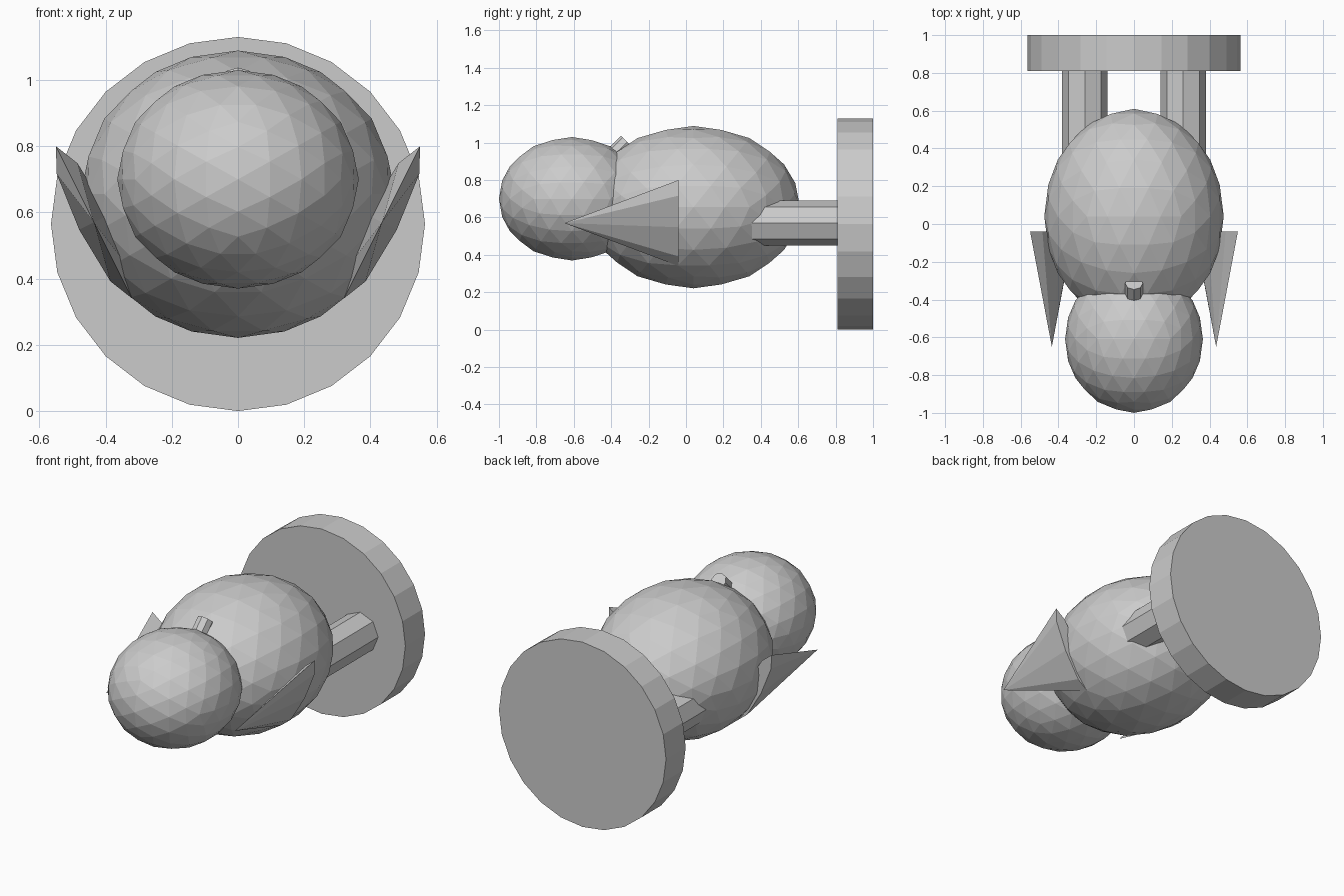
import bpy, bmesh, math
from mathutils import Matrix, Vector

if "Cube" in bpy.data.objects:
    bpy.data.objects.remove(bpy.data.objects["Cube"])


def add_object(name, bm, mirrored=False):
    bmesh.ops.recalc_face_normals(bm, faces=bm.faces[:])
    mesh = bpy.data.meshes.new(name)
    bm.to_mesh(mesh)
    bm.free()
    obj = bpy.data.objects.new(name, mesh)
    bpy.context.collection.objects.link(obj)
    if mirrored:
        obj.modifiers.new("mirror", 'MIRROR').use_mirror_merge = False
    return obj


def ball(name, centre, radii):
    # faceted sphere turned so an edge midpoint faces each axis
    bm = bmesh.new()
    bmesh.ops.create_icosphere(bm, subdivisions=3, radius=1)
    turn = Matrix.Rotation(-math.radians(31.717), 4, 'Y')
    bm.transform(Matrix.Translation(centre) @ Matrix.Diagonal((*radii, 1)) @ turn)
    return add_object(name, bm)


def rod(name, start, end, radius, sides, mirrored=False):
    start, end = Vector(start), Vector(end)
    axis = end - start
    bm = bmesh.new()
    bmesh.ops.create_cone(bm, cap_ends=True, segments=sides, radius1=radius,
                          radius2=radius, depth=axis.length)
    z = axis.normalized()
    x = Vector((1, 0, 0))
    y = z.cross(x)
    turn = Matrix((x, y, z)).transposed().to_4x4()
    bm.transform(Matrix.Translation((start + end) / 2) @ turn)
    return add_object(name, bm, mirrored)


def wing(name, centre, thickness, height, length):
    # flattened cone pointing forward, leaning outwards at the top
    bm = bmesh.new()
    bmesh.ops.create_cone(bm, cap_ends=True, segments=8, radius1=1,
                          radius2=0, depth=1)
    tall = Vector((0.115, 0, 0.23)).normalized()
    point = Vector((0, -1, 0))
    turn = Matrix((tall.cross(point), tall, point)).transposed().to_4x4()
    bm.transform(Matrix.Translation(centre) @ turn
                 @ Matrix.Diagonal((thickness, height, length, 1)))
    return add_object(name, bm, mirrored=True)


# body and head
ball("body", (0, 0.04, 0.655), (0.475, 0.57, 0.434))
ball("head", (0, -0.61, 0.70), (0.365, 0.39, 0.33))

# base disc and legs
rod("base_disc", (0, 0.81, 0.565), (0, 1.0, 0.565), 0.565, 24)
rod("legs", (0.26, 0.33, 0.57), (0.26, 0.82, 0.57), 0.121, 8, mirrored=True)

# side wings
wing("wings", (0.435, -0.345, 0.57), 0.05, 0.257, 0.61)

# small peg between head and body
rod("peg", (0, -0.42, 0.90), (0, -0.314, 1.004), 0.047, 8)
